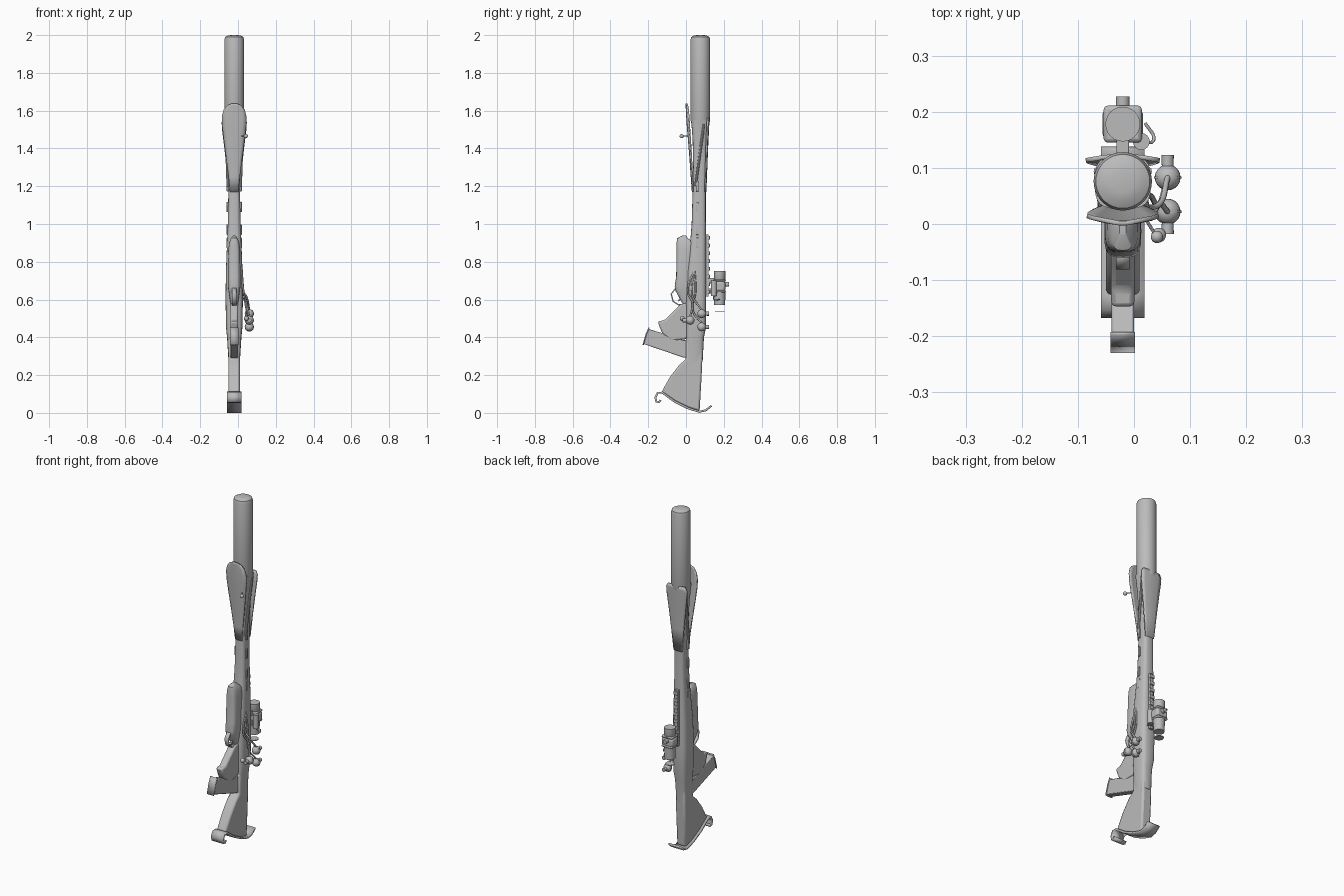
import bpy, bmesh, math
from mathutils import Vector, Matrix

cube = bpy.data.objects.get("Cube")
if cube:
    bpy.data.objects.remove(cube)

CX = -0.02  # centre plane of the main body
grey = bpy.data.materials.new("plain_grey")
grey.use_nodes = True
grey.diffuse_color = (0.5, 0.5, 0.5, 1)
grey.node_tree.nodes["Principled BSDF"].inputs["Base Color"].default_value = (0.5, 0.5, 0.5, 1)


def finish(name, bm, thickness=0, bevel=0, angle=35):
    bmesh.ops.recalc_face_normals(bm, faces=bm.faces)
    mesh = bpy.data.meshes.new(name)
    bm.to_mesh(mesh)
    bm.free()
    mesh.materials.append(grey)
    ob = bpy.data.objects.new(name, mesh)
    bpy.context.collection.objects.link(ob)
    if thickness:
        m = ob.modifiers.new("thickness", "SOLIDIFY")
        m.thickness, m.offset = thickness, 0
    if bevel:
        m = ob.modifiers.new("bevel", "BEVEL")
        m.width, m.segments = bevel, 2
    bpy.ops.object.select_all(action="DESELECT")
    ob.select_set(True)
    bpy.context.view_layer.objects.active = ob
    bpy.ops.object.shade_smooth_by_angle(angle=math.radians(angle))
    return ob


def loft(name, rings, power=0.6, n=24, cx=CX):
    """Rings of (z, half width, front y, back y)."""
    bm = bmesh.new()
    loops = []
    for z, a, y0, y1 in rings:
        loop = []
        for i in range(n):
            c, s = math.cos(math.tau * i / n), math.sin(math.tau * i / n)
            x = math.copysign(abs(c) ** power, c) * a
            y = math.copysign(abs(s) ** power, s) * (y1 - y0) / 2
            loop.append(bm.verts.new((cx + x, (y0 + y1) / 2 + y, z)))
        loops.append(loop)
    for lo, hi in zip(loops, loops[1:]):
        for i in range(n):
            bm.faces.new((lo[i], lo[(i + 1) % n], hi[(i + 1) % n], hi[i]))
    bm.faces.new(loops[0])
    bm.faces.new(loops[-1])
    return finish(name, bm)


def slab(name, outline, half, bevel=0.006, cx=CX):
    """Side outline of (y, z) extruded across x."""
    bm = bmesh.new()
    face = bm.faces.new([bm.verts.new((cx - half, y, z)) for y, z in outline])
    ext = bmesh.ops.extrude_face_region(bm, geom=[face])
    verts = [v for v in ext["geom"] if isinstance(v, bmesh.types.BMVert)]
    bmesh.ops.translate(bm, verts=verts, vec=(2 * half, 0, 0))
    return finish(name, bm, bevel=bevel)


def ribbon(name, path, half, thickness):
    """Bent strip following a (y, z) path."""
    bm = bmesh.new()
    rows = [[bm.verts.new((CX + s * half, y, z)) for s in (-1, 1)] for y, z in path]
    for a, b in zip(rows, rows[1:]):
        bm.faces.new((a[0], a[1], b[1], b[0]))
    return finish(name, bm, thickness=thickness, angle=50)


def petal(name, rows, curl):
    """Rows of (z, half width, y), curled at the edges."""
    bm = bmesh.new()
    grid = []
    for z, half, y in rows:
        grid.append([bm.verts.new((CX + half * t / 3, y + curl * (t / 3) ** 2 * half, z))
                     for t in range(-3, 4)])
    for a, b in zip(grid, grid[1:]):
        for i in range(6):
            bm.faces.new((a[i], a[i + 1], b[i + 1], b[i]))
    return finish(name, bm, thickness=0.008, angle=50)


def rod(name, a, b, r1, r2=None, n=16):
    a, b = Vector(a), Vector(b)
    bm = bmesh.new()
    place = Matrix.Translation((a + b) / 2) @ (b - a).to_track_quat("Z", "Y").to_matrix().to_4x4()
    bmesh.ops.create_cone(bm, cap_ends=True, segments=n, radius1=r1,
                          radius2=r1 if r2 is None else r2, depth=(b - a).length, matrix=place)
    return finish(name, bm)


def ball(name, centre, r):
    bm = bmesh.new()
    bmesh.ops.create_uvsphere(bm, u_segments=20, v_segments=12, radius=r,
                              matrix=Matrix.Translation(centre))
    return finish(name, bm)


def box(name, centre, size, bevel=0.002):
    bm = bmesh.new()
    bmesh.ops.create_cube(bm, size=1, matrix=Matrix.Translation(centre) @ Matrix.Diagonal((*size, 1)))
    return finish(name, bm, bevel=bevel)


def cable(name, points, r):
    cu = bpy.data.curves.new(name, "CURVE")
    cu.dimensions, cu.bevel_depth, cu.bevel_resolution = "3D", r, 2
    sp = cu.splines.new("BEZIER")
    sp.bezier_points.add(len(points) - 1)
    for bp, p in zip(sp.bezier_points, points):
        bp.co = p
        bp.handle_left_type = bp.handle_right_type = "AUTO"
    cu.materials.append(grey)
    bpy.context.collection.objects.link(bpy.data.objects.new(name, cu))


# Barrel with domed end
BY = 0.076
loft("barrel", [(z, r, BY - r, BY + r) for z, r in
                ((1.5, 0.04), (1.55, 0.052), (1.975, 0.052), (1.99, 0.048), (1.997, 0.035), (2.0, 0.02))],
     power=1, n=36)

# Main body
loft("body", [(0.27, 0.03, 0.0, 0.088), (0.4, 0.038, 0.0, 0.095), (0.45, 0.043, 0.0, 0.105),
              (0.6, 0.046, 0.0, 0.107), (0.75, 0.044, 0.005, 0.107), (0.9, 0.038, 0.022, 0.105),
              (1.0, 0.034, 0.03, 0.105), (1.17, 0.031, 0.035, 0.105), (1.3, 0.032, 0.038, 0.108),
              (1.45, 0.04, 0.035, 0.113), (1.55, 0.05, 0.027, 0.122)])

# Flared petals around the barrel root
petal("front_petal", [(1.17, 0.022, 0.035), (1.25, 0.029, 0.029), (1.35, 0.042, 0.022),
                      (1.45, 0.055, 0.014), (1.52, 0.063, 0.008), (1.57, 0.064, 0.005),
                      (1.605, 0.055, 0.003), (1.628, 0.036, 0.002), (1.638, 0.012, 0.001)], 0.15)
petal("back_petal", [(1.17, 0.027, 0.104), (1.3, 0.04, 0.109), (1.42, 0.054, 0.114),
                     (1.5, 0.064, 0.118), (1.54, 0.066, 0.12), (1.56, 0.055, 0.121)], -0.1)
for side in (-1, 1):
    x = CX + side * 0.034
    for i, z in enumerate((0.9, 0.97, 1.09, 1.2)):
        box(f"side_vent_{i}_{side}", (x, 0.06, z), (0.012, 0.014, 0.055))
    rod(f"side_strut_{side}", (x, 0.05, 1.2), (CX + side * 0.045, 0.095, 1.53), 0.007, n=8)
rod("sight_stem", (0.02, 0.01, 1.465), (0.04, -0.022, 1.465), 0.003, n=8)
ball("sight_bead", (0.041, -0.023, 1.465), 0.011)

# Forend handle
loft("forend", [(0.58, 0.02, -0.02, 0.03), (0.645, 0.03, -0.055, 0.03), (0.67, 0.033, -0.06, 0.03),
                (0.72, 0.033, -0.052, 0.03), (0.86, 0.032, -0.05, 0.04), (0.9, 0.027, -0.05, 0.045),
                (0.925, 0.018, -0.047, 0.01), (0.938, 0.006, -0.02, 0.0)])
ribbon("trigger_guard", [(-0.055, 0.66), (-0.078, 0.63), (-0.068, 0.59), (-0.04, 0.572), (0.0, 0.575)],
       0.012, 0.007)
ribbon("trigger", [(0.0, 0.62), (-0.025, 0.61), (-0.04, 0.592)], 0.006, 0.007)

# Grip and angled lower block
slab("grip", [(0.02, 0.585), (-0.03, 0.575), (-0.075, 0.53), (-0.115, 0.49), (-0.15, 0.485),
              (-0.14, 0.455), (-0.125, 0.42), (-0.08, 0.38), (0.0, 0.39), (0.02, 0.42)], 0.021, 0.009)
slab("lower_block", [(-0.2, 0.445), (-0.135, 0.425), (-0.06, 0.39), (0.01, 0.385),
                     (0.01, 0.29), (-0.02, 0.295), (-0.225, 0.365)], 0.02, 0.004)
ribbon("block_lip", [(-0.195, 0.452), (-0.21, 0.42), (-0.227, 0.36)], 0.022, 0.006)

# Stock and curled butt plate
slab("stock", [(0.09, 0.4), (0.0, 0.4), (0.0, 0.285), (-0.035, 0.255), (-0.085, 0.19), (-0.13, 0.11),
               (-0.06, 0.062), (0.01, 0.028), (0.072, 0.01), (0.083, 0.2)], 0.03, 0.01)
ribbon("butt_plate", [(-0.135, 0.068), (-0.143, 0.057), (-0.157, 0.06), (-0.162, 0.082),
                      (-0.15, 0.106), (-0.125, 0.107), (-0.06, 0.06), (0.01, 0.025),
                      (0.07, 0.006), (0.105, 0.014), (0.135, 0.038)], 0.039, 0.011)

# Rail and optic
box("rail", (CX, 0.112, 0.78), (0.022, 0.016, 0.33))
for i in range(8):
    box(f"rail_tooth_{i}", (CX, 0.121, 0.64 + i * 0.041), (0.03, 0.01, 0.02))
SY = 0.178
loft("optic_tube", [(z, r, SY - r, SY + r) for z, r in
                    ((0.57, 0.029), (0.64, 0.031), (0.645, 0.025), (0.69, 0.025), (0.7, 0.031), (0.75, 0.031))],
     power=1)
box("optic_housing", (CX, SY, 0.67), (0.072, 0.06, 0.055), 0.012)
for z in (0.645, 0.7):
    box(f"optic_mount_{z}", (CX, 0.135, z), (0.022, 0.05, 0.028))
    box(f"optic_ring_{z}", (CX, SY, z), (0.068, 0.066, 0.014), 0.01)
rod("optic_knob", (CX, 0.2, 0.68), (CX, 0.227, 0.68), 0.012)
rod("optic_shade", (CX, SY, 0.533), (CX, SY, 0.537), 0.025)
rod("side_lamp", (0.013, 0.147, 0.62), (0.013, 0.147, 0.7), 0.015)
cable("lamp_wire", [(0.013, 0.147, 0.62), (0.035, 0.15, 0.6), (0.02, 0.18, 0.6)], 0.003)

# Hanging bulbs with necks and hoses
for i, (y, z, d) in enumerate(((0.022, 0.49, -1), (0.083, 0.525, 1), (0.083, 0.455, 1))):
    c = (0.06, y, z)
    ball(f"bulb_{i}", c, 0.023)
    rod(f"bulb_band_{i}", (0.06, y - 0.002, z), (0.06, y + 0.002, z), 0.0245)
    rod(f"bulb_neck_{i}", c, (0.06, y + d * 0.04, z), 0.01, 0.011)
    cable(f"hose_{i}", [(0.06, y, z + 0.02), (0.045, 0.035, z + 0.09),
                        (0.03, 0.01 + i * 0.02, 0.64), (0.02, 0.045, 0.76)], 0.005)
ball("bulb_tip", (0.044, -0.02, 0.5), 0.013)
